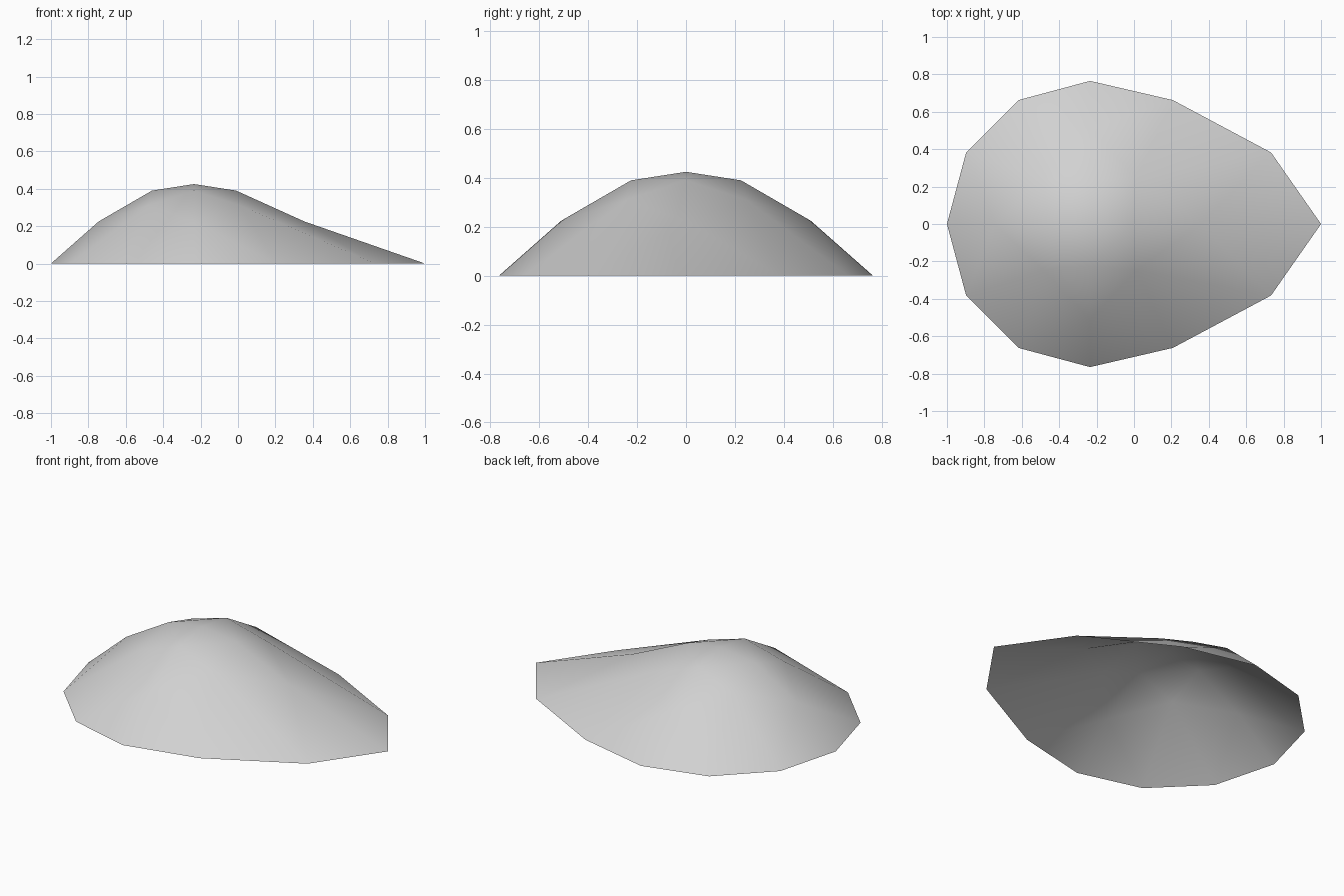
import bpy
import bmesh
from math import sin, cos, radians

cube = bpy.data.objects.get("Cube")
if cube:
    bpy.data.objects.remove(cube, do_unlink=True)

# One plain grey material
grey = bpy.data.materials.new("plain_grey")
grey.use_nodes = True
colour = (0.64, 0.64, 0.64, 1)
grey.diffuse_color = colour
grey.node_tree.nodes["Principled BSDF"].inputs["Base Color"].default_value = colour

SIDES = 12
CENTRE_X = -0.235
# Rim stretch by steps away from the tail tip
TAIL = {0: 0.47, 1: 0.305, 2: 0.06}

bm = bmesh.new()


def ring(count, radius, height, turn=0, stretch={}):
    """Ring of points around the crown, drawn out towards +x."""
    points = []
    for i in range(count):
        a = radians(360 * i / count + turn)
        x = CENTRE_X + radius * cos(a) + stretch.get(min(i, count - i), 0)
        points.append(bm.verts.new((x, radius * sin(a), height)))
    return points


# Open teardrop shell: four ridges up to the crown, one hollow between each pair
rim = ring(SIDES, 0.765, 0, stretch=TAIL)
lower = ring(4, 0.51, 0.225, stretch={0: 0.08})
upper = ring(4, 0.225, 0.39)
hollow = ring(4, 0.35, 0.31, turn=45)
apex = bm.verts.new((CENTRE_X, 0, 0.425))

for q in range(4):
    n = (q + 1) % 4
    r = [rim[(3 * q + k) % SIDES] for k in range(4)]
    for face in ((r[0], r[1], lower[q]), (r[1], hollow[q], lower[q]),
                 (r[1], r[2], hollow[q]), (r[2], lower[n], hollow[q]),
                 (r[2], r[3], lower[n]), (lower[q], hollow[q], upper[q]),
                 (hollow[q], lower[n], upper[n]),
                 (hollow[q], upper[n], upper[q]), (upper[q], upper[n], apex)):
        bm.faces.new(face).smooth = True

mesh = bpy.data.meshes.new("teardrop_shell")
bm.to_mesh(mesh)
bm.free()
mesh.materials.append(grey)
shell = bpy.data.objects.new("teardrop_shell", mesh)
bpy.context.collection.objects.link(shell)
